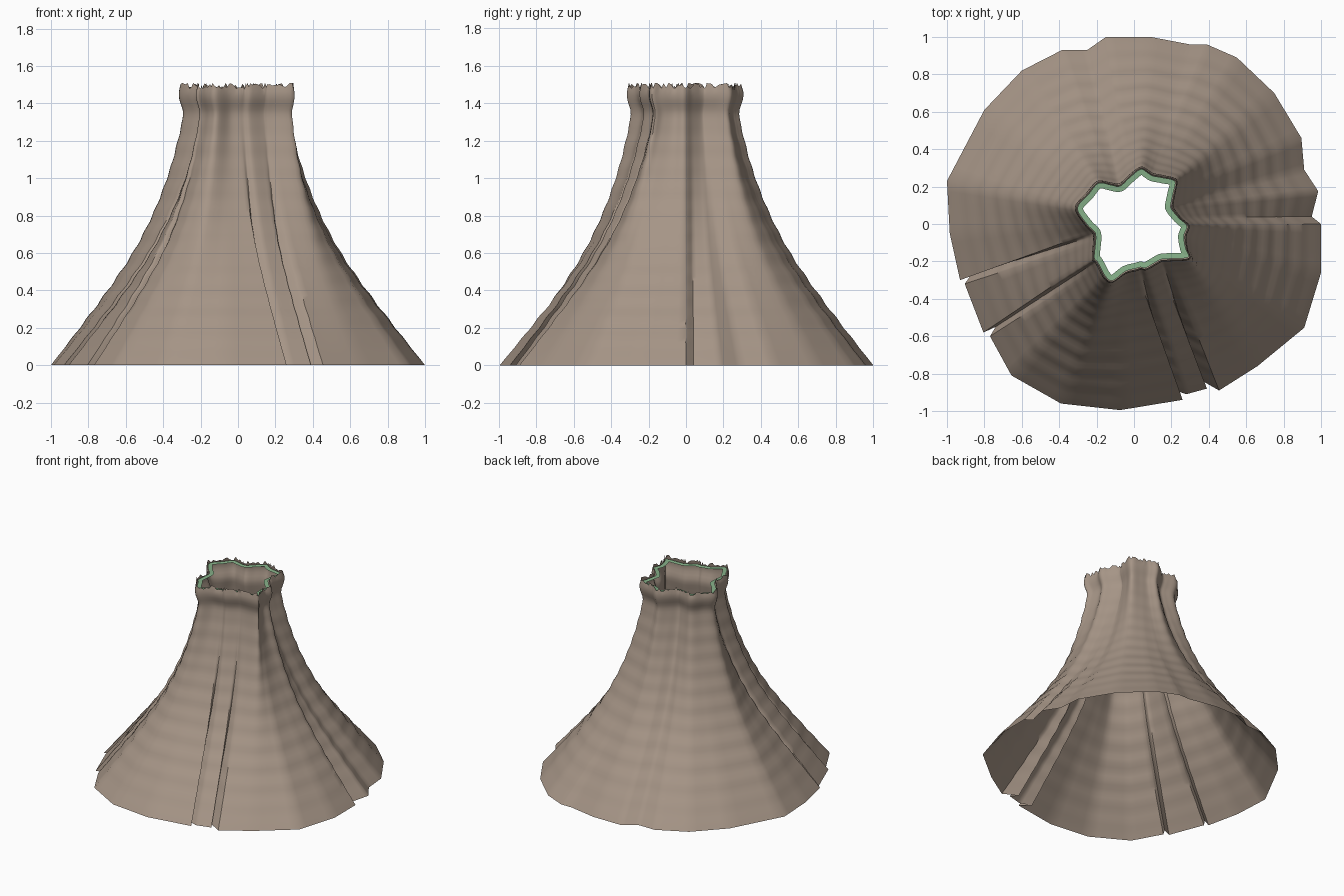
import bpy, math, random
from mathutils import Vector

if "Cube" in bpy.data.objects:
    bpy.data.objects.remove(bpy.data.objects["Cube"])

random.seed(4)

def material(name, col):
    m = bpy.data.materials.new(name)
    m.diffuse_color = (*col, 1)
    m.use_nodes = True
    m.node_tree.nodes["Principled BSDF"].inputs["Base Color"].default_value = m.diffuse_color
    return m

bark = material("bark brown", (0.38, 0.30, 0.24))
green = material("cut green", (0.24, 0.44, 0.25))

# Fold lines, counter-clockwise: (foot x, foot y, rim x, rim y)
FOLDS = [
    (1, 0, .285, -.01), (.95, .04, .24, .035), (.985, .175, .20, .085),
    (.91, .29, .20, .11), (.895, .46, .21, .16), (.75, .70, .22, .23),
    (.55, .89, .15, .25), (.39, .96, .10, .26), (.30, .96, .075, .275),
    (.09, 1, .035, .295), (-.15, 1, -.025, .25), (-.25, .93, -.075, .205),
    (-.385, .93, -.12, .21), (-.6, .82, -.19, .22), (-.8, .61, -.245, .16),
    (-1, .23, -.305, .085), (-.985, -.05, -.255, .0), (-.93, -.30, -.215, -.04),
    (-.87, -.27, -.207, -.06), (-.905, -.32, -.207, -.09),
    (-.805, -.58, -.215, -.18), (-.74, -.55, -.20, -.20),
    (-.77, -.60, -.185, -.225), (-.655, -.81, -.155, -.28),
    (-.39, -.96, -.115, -.305), (-.075, -.995, -.045, -.255),
    (.26, -.94, .01, -.24), (.19, -.88, .035, -.233), (.28, -.91, .065, -.235),
    (.39, -.88, .13, -.198), (.35, -.83, .15, -.19), (.455, -.89, .18, -.188),
    (.66, -.76, .29, -.18), (.91, -.555, .278, -.13), (1, -.26, .268, -.065),
]
# Flared silhouette: (height, radius)
PROFILE = [(0, 1), (.2, .845), (.4, .695), (.6, .56), (.8, .455), (1, .375),
           (1.2, .318), (1.35, .29), (1.45, .314), (1.5, .30)]
SUB, ROWS = 5, 60

def spline(a, b, c, d, t):
    return 0.5 * (2*b + (c - a)*t + (2*a - 5*b + 4*c - d)*t*t + (3*b - a - 3*c + d)*t**3)

def radius(z):
    n = len(PROFILE)
    for i in range(n - 1):
        (z0, r0), (z1, r1) = PROFILE[i], PROFILE[i + 1]
        if z <= z1 + 1e-6:
            t = (z - z0) / (z1 - z0)
            ra = PROFILE[i-1][1] if i else 2*r0 - r1
            rd = PROFILE[i+2][1] if i + 2 < n else r1
            return spline(ra, r0, r1, rd, t)
    return PROFILE[-1][1]

# Straight-sided foot outline and rounded rim outline with matching points
foot, rim = [], []
n = len(FOLDS)
for i in range(n):
    p = [FOLDS[(i + k) % n] for k in (-1, 0, 1, 2)]
    tops = [Vector(q[2:]) for q in p]
    for s in range(SUB):
        t = s / SUB
        foot.append(Vector(p[1][:2]).lerp(Vector(p[2][:2]), t))
        rim.append(spline(*tops, t))
N = len(foot)

def build(name, rings, mat):
    verts = [v for ring in rings for v in ring]
    faces = [(j*N + i, j*N + (i+1) % N, (j+1)*N + (i+1) % N, (j+1)*N + i)
             for j in range(len(rings) - 1) for i in range(N)]
    me = bpy.data.meshes.new(name)
    me.from_pydata(verts, [], faces)
    me.materials.append(mat)
    ob = bpy.data.objects.new(name, me)
    bpy.context.collection.objects.link(ob)
    bpy.ops.object.select_all(action='DESELECT')
    ob.select_set(True)
    bpy.context.view_layer.objects.active = ob
    bpy.ops.object.shade_smooth_by_angle(angle=math.radians(40))
    return ob

# Pleated, flaring bark shell, open at both ends with a ragged upper edge
rings = []
for j in range(ROWS + 1):
    z = 1.49 * j / ROWS
    w = (1 - radius(z)) / 0.7
    ripple = 1 + 0.006 * math.sin(z * 55) * min(1, z * 3)
    ring = []
    for i in range(N):
        p = foot[i].lerp(rim[i], w) * ripple
        jag = random.uniform(-.012, .02) if j == ROWS else 0
        ring.append((p.x, p.y, z + jag))
    rings.append(ring)
build("bark_shell", rings, bark)

# Thin green cut ring just inside the upper edge
def inset(d, z):
    out = []
    for i in range(N):
        t = (rim[(i + 2) % N] - rim[i - 2]).normalized()
        out.append((rim[i].x - t.y * d, rim[i].y + t.x * d, z))
    return out

build("green_rim", [inset(.002, 1.478), inset(.032, 1.475)], green)
